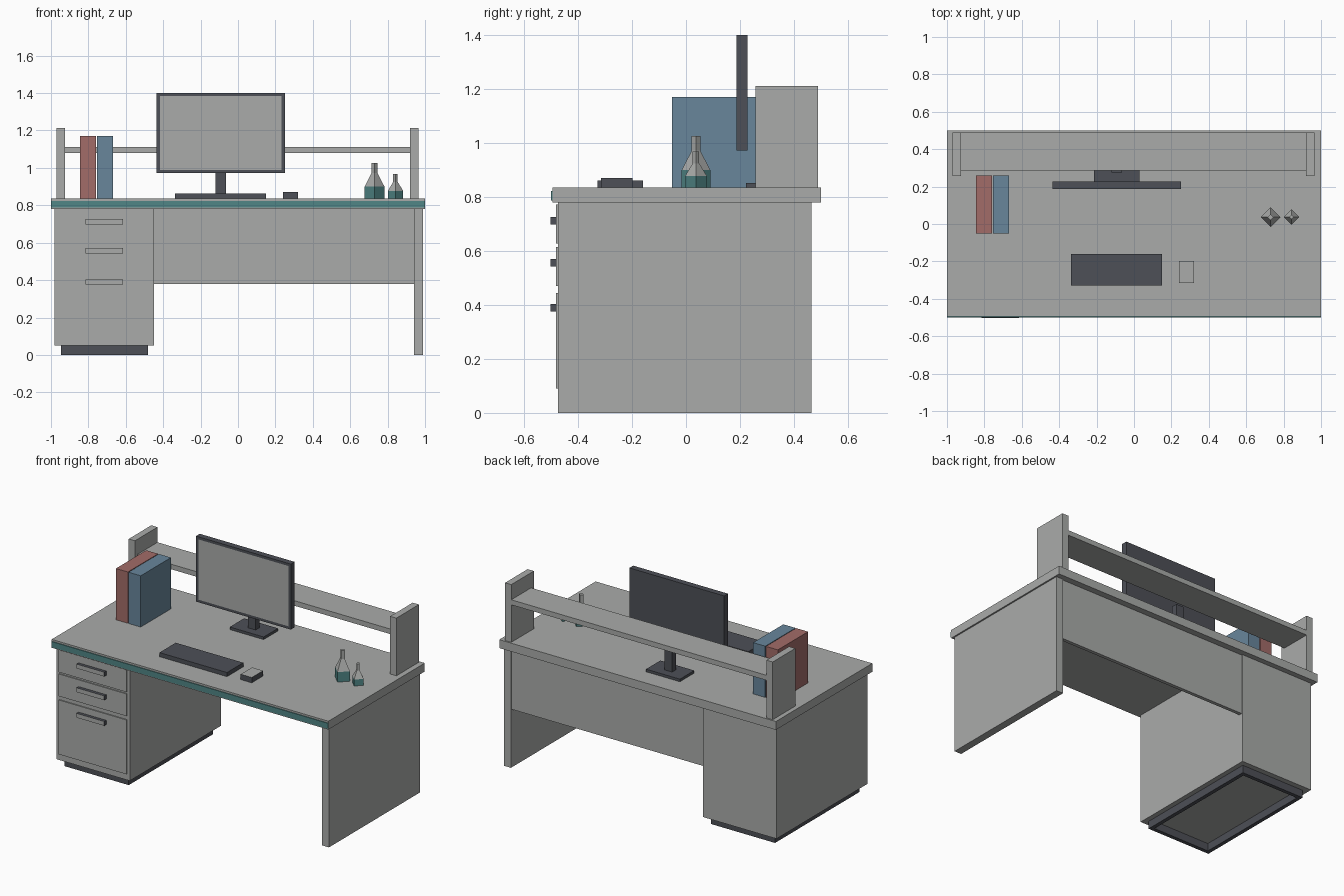
import bpy, bmesh
from mathutils import Matrix, Vector

cube = bpy.data.objects.get("Cube")
if cube:
    bpy.data.objects.remove(cube, do_unlink=True)


def material(name, rgb):
    m = bpy.data.materials.new(name)
    m.use_nodes = True
    col = (*rgb, 1)
    m.diffuse_color = col
    m.node_tree.nodes["Principled BSDF"].inputs["Base Color"].default_value = col
    return m


GREY = material("light grey", (0.40, 0.41, 0.40))
DARK = material("charcoal", (0.075, 0.08, 0.095))
TEAL = material("teal", (0.08, 0.24, 0.24))
RED = material("dull red", (0.36, 0.15, 0.14))
BLUE = material("slate blue", (0.14, 0.24, 0.33))


def finish(bm, name, mats):
    me = bpy.data.meshes.new(name)
    bm.to_mesh(me)
    bm.free()
    for m in mats:
        me.materials.append(m)
    ob = bpy.data.objects.new(name, me)
    bpy.context.collection.objects.link(ob)
    return ob


def box(name, x, y, z, mat, accent=None, facing=None, inset=0):
    """Box from ranges; the face looking along 'facing' may be inset and recoloured."""
    bm = bmesh.new()
    lo, hi = Vector((x[0], y[0], z[0])), Vector((x[1], y[1], z[1]))
    bmesh.ops.create_cube(bm, size=1, matrix=Matrix.Translation((lo + hi) / 2)
                          @ Matrix.Diagonal((*(hi - lo), 1)))
    if accent:
        face = next(f for f in bm.faces if f.normal.dot(Vector(facing)) > 0.9)
        if inset:
            bmesh.ops.inset_region(bm, faces=[face], thickness=inset)
        face.material_index = 1
    return finish(bm, name, [mat, accent] if accent else [mat])


FRONT, UP = (0, -1, 0), (0, 0, 1)
TOP = 0.835

# Desk body
box("desktop", (-1, 1), (-0.495, 0.5), (0.78, TOP), GREY)
box("front_trim", (-1, 1), (-0.5, -0.495), (0.787, 0.823), TEAL)
box("side_panel", (0.94, 0.99), (-0.475, 0.465), (0, 0.78), GREY)
box("modesty_panel", (-0.45, 0.94), (0.435, 0.458), (0.38, 0.78), GREY)
box("cabinet", (-0.98, -0.45), (-0.475, 0.465), (0.05, 0.78), GREY)

# Hollow plinth under the cabinet
px, py, t = (-0.945, -0.482), (-0.44, 0.43), 0.025
box("plinth_front", px, (py[0], py[0] + t), (0, 0.05), DARK)
box("plinth_back", px, (py[1] - t, py[1]), (0, 0.05), DARK)
for side, x in (("right", px[0]), ("left", px[1] - t)):
    box("plinth_" + side, (x, x + t), (py[0] + t, py[1] - t), (0, 0.05), DARK)

# Drawers with bar handles
for name, z0, z1, h in (("top", 0.627, 0.772, 0.712), ("middle", 0.47, 0.615, 0.557),
                        ("bottom", 0.09, 0.445, 0.39)):
    box(name + "_drawer", (-0.96, -0.47), (-0.482, -0.475), (z0, z1), GREY)
    box(name + "_handle", (-0.815, -0.615), (-0.503, -0.482), (h - 0.014, h + 0.014),
        DARK, GREY, FRONT)

# Raised rear shelf
for side, x in (("right", -0.97), ("left", 0.92)):
    box("shelf_post_" + side, (x, x + 0.045), (0.257, 0.49), (TOP, 1.212), GREY)
box("rear_shelf", (-0.925, 0.92), (0.285, 0.49), (1.08, 1.113), GREY)

# Monitor
box("monitor", (-0.435, 0.25), (0.188, 0.227), (0.972, 1.4), DARK, GREY, FRONT, 0.024)
box("monitor_neck", (-0.12, -0.065), (0.275, 0.315), (0.85, 1.05), DARK)
box("monitor_base", (-0.215, 0.03), (0.222, 0.37), (TOP, 0.852), DARK)

# Keyboard and mouse
box("keyboard", (-0.338, 0.15), (-0.328, -0.16), (TOP, 0.862), DARK)
box("mouse", (0.24, 0.32), (-0.315, -0.198), (TOP, 0.87), DARK, GREY, UP)

# Books
for name, x0, x1, mat in (("red_book", -0.846, -0.76, RED), ("blue_book", -0.755, -0.667, BLUE)):
    box(name, (x0, x1), (-0.052, 0.26), (TOP, 1.17), mat)


# Four-sided flasks, liquid colour up to the shoulder
def flask(name, x, y, profile):
    bm = bmesh.new()
    rings = [[bm.verts.new((x + r * c, y + r * s, z))
              for c, s in ((1, 0), (0, 1), (-1, 0), (0, -1))] for r, z in profile]
    for n, (a, b) in enumerate(zip(rings, rings[1:])):
        for i in range(4):
            j = (i + 1) % 4
            f = bm.faces.new((a[i], a[j], b[j], b[i]))
            f.material_index = 1 if n == 0 else 0
    bm.faces.new(rings[0][::-1]).material_index = 1
    bm.faces.new(rings[-1])
    finish(bm, name, [GREY, TEAL])


flask("large_flask", 0.73, 0.037, ((0.053, TOP), (0.053, 0.9), (0.016, 0.972), (0.016, 1.027)))
flask("small_flask", 0.842, 0.037, ((0.041, TOP), (0.041, 0.877), (0.012, 0.925), (0.012, 0.968)))
